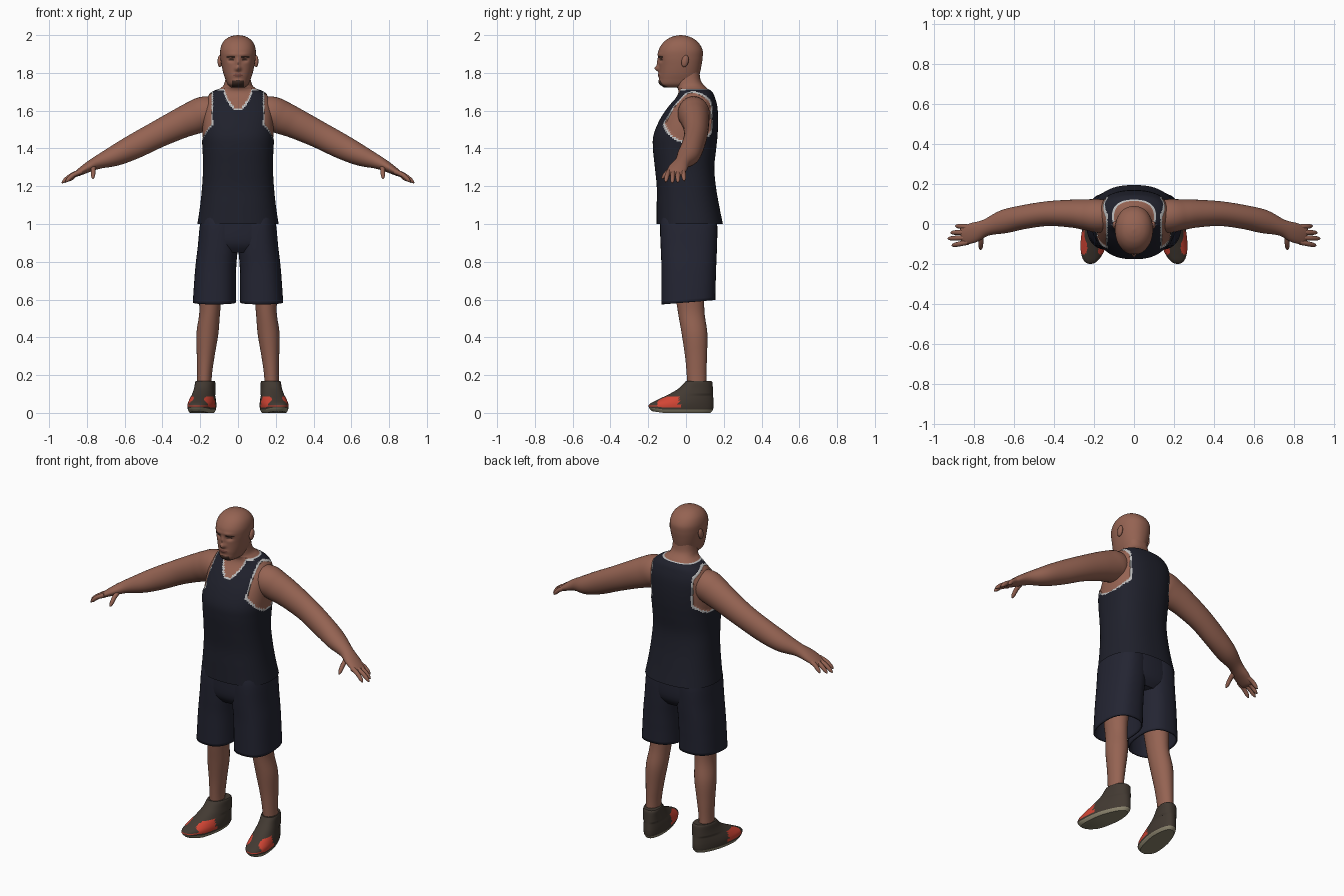
import bpy, bmesh
from math import cos, sin, pi, exp, sqrt, copysign
from mathutils import Vector

cube = bpy.data.objects.get("Cube")
if cube:
    bpy.data.objects.remove(cube, do_unlink=True)


def material(name, r, g, b):
    m = bpy.data.materials.new(name)
    m.use_nodes = True
    m.diffuse_color = (r, g, b, 1)
    bsdf = m.node_tree.nodes["Principled BSDF"]
    bsdf.inputs["Base Color"].default_value = (r, g, b, 1)
    bsdf.inputs["Roughness"].default_value = 0.8
    return m


SKIN = material("brown skin", .30, .125, .085)
LIPS = material("dark lips", .17, .06, .045)
HAIR = material("facial hair", .05, .025, .018)
TANK = material("navy tank", .014, .015, .025)
SHORTS = material("navy shorts", .017, .018, .032)
TRIM = material("light grey trim", .5, .5, .5)
SHOE = material("dark brown shoe", .055, .042, .032)
RED = material("red panel", .65, .06, .035)
SOLE = material("tan sole", .27, .24, .16)


def smooth_rows(rows, steps):
    """Catmull-Rom interpolation of section rows."""
    rows = [Vector(r) for r in rows]
    out = []
    for i in range(len(rows) - 1):
        a, b, c, d = rows[max(i - 1, 0)], rows[i], rows[i + 1], rows[min(i + 2, len(rows) - 1)]
        for k in range(steps):
            t = k / steps
            out.append(b + (c - a) * (t / 2) + (a * 2 - b * 5 + c * 4 - d) * (t * t / 2)
                       + (b * 3 - a - c * 3 + d) * (t ** 3 / 2))
    return out + [rows[-1]]


def power(v, p):
    return copysign(abs(v) ** (2 / p), v)


def loft(name, rows, mats, sides=24, steps=4, p=2.0, side=None, caps=True,
         shape=None, rule=None, mirror=False):
    """Skin superellipse sections (x, y, z, half_a, half_b); side=None keeps them level."""
    rows = smooth_rows(rows, steps)
    bm = bmesh.new()
    rings = []
    for i, r in enumerate(rows):
        u, v = Vector((1, 0, 0)), Vector((0, 1, 0))
        if side:
            ahead = Vector(rows[min(i + 1, len(rows) - 1)][:3])
            tangent = (ahead - Vector(rows[max(i - 1, 0)][:3])).normalized()
            v = tangent.cross(Vector(side)).normalized()
            u = v.cross(tangent)
        ring = []
        for k in range(sides):
            t = 2 * pi * k / sides
            co = Vector(r[:3]) + u * r[3] * power(cos(t), p) + v * r[4] * power(sin(t), p)
            ring.append(bm.verts.new(co))
        rings.append(ring)
    for lo, hi in zip(rings, rings[1:]):
        for k in range(sides):
            n = (k + 1) % sides
            bm.faces.new((lo[k], lo[n], hi[n], hi[k]))
    if caps:
        bm.faces.new(rings[0][::-1])
        bm.faces.new(rings[-1])
    bmesh.ops.recalc_face_normals(bm, faces=bm.faces)
    if rule:
        for f in bm.faces:
            f.material_index = rule(f.calc_center_median())
    if shape:
        for vert in bm.verts:
            shape(vert.co)
    return finish(name, bm, mats, mirror)


def finish(name, bm, mats, mirror):
    mesh = bpy.data.meshes.new(name)
    bm.to_mesh(mesh)
    bm.free()
    ob = bpy.data.objects.new(name, mesh)
    bpy.context.collection.objects.link(ob)
    for m in mats:
        mesh.materials.append(m)
    bpy.ops.object.select_all(action='DESELECT')
    ob.select_set(True)
    bpy.context.view_layer.objects.active = ob
    bpy.ops.object.shade_smooth_by_angle(angle=0.8)
    if mirror:
        ob.modifiers.new("mirror", 'MIRROR').use_mirror_merge = False
    return ob


def level(z, half, front, back, x=0.0):
    return (x, (front + back) / 2, z, half, (back - front) / 2)


# Torso: tank top, its trim, and the bare neck and shoulders
def torso_rule(c):
    x = abs(c.x)
    e = sqrt(((c.y - .018) / .137) ** 2 + ((c.z - 1.565) / .13) ** 2)
    if x > .1 and c.z > 1.4:
        if e < 1 and x > .142:
            return 1
        if e < 1.08 and x > .132:
            return 2
    edge, slope = 1.715, 0
    if c.y < .03 and x < .075:
        edge, slope = 1.61 + .1 * (x / .072) ** 2, 2.8 * x / .072
    d = (c.z - edge) / sqrt(1 + slope ** 2)
    if d > 0:
        return 1
    return 2 if d > (-.009 if c.y < 0 else -.004) else 0


def torso_shape(co):
    if torso_rule(co) == 1 and co.z < 1.72:
        co.x *= .97
        co.y = .03 + (co.y - .03) * .97


loft("tank_and_neck", [
    level(1.0, .215, -.155, .195), level(1.1, .2, -.155, .175), level(1.2, .19, -.155, .158),
    level(1.3, .185, -.165, .15), level(1.4, .188, -.175, .16), level(1.47, .193, -.172, .167),
    level(1.55, .193, -.14, .17), level(1.62, .188, -.095, .166), level(1.67, .168, -.055, .153),
    level(1.7, .137, -.042, .138), level(1.725, .085, -.048, .105), level(1.76, .068, -.055, .078),
    level(1.82, .062, -.05, .07)], [TANK, SKIN, TRIM], sides=160, steps=8, p=2.4,
    caps=False, shape=torso_shape, rule=torso_rule)


# Head with sculpted face
def bump(co, x, z, wide, tall, amount):
    co.y -= amount * exp(-((abs(co.x) - x) / wide) ** 2 - ((co.z - z) / tall) ** 2)


def face_shape(co):
    if co.y < -.06:
        bump(co, 0, 1.822, .015, .014, .022)    # nose tip
        bump(co, 0, 1.85, .011, .025, .01)      # nose bridge
        bump(co, .036, 1.869, .018, .012, -.012)  # eye sockets
        bump(co, .03, 1.897, .03, .01, .005)    # brow
        bump(co, 0, 1.788, .024, .011, .007)    # lips
        bump(co, 0, 1.752, .025, .012, .005)    # chin


def face_rule(c):
    x = abs(c.x)
    if c.y > -.09:
        return 0
    if abs(c.z - 1.887 + abs(x - .04) * .15) < .004 and .016 < x < .06:
        return 2
    if ((x - .036) / .015) ** 2 + ((c.z - 1.87) / .0045) ** 2 < 1:
        return 2
    if (x / .027) ** 2 + ((c.z - 1.788) / .008) ** 2 < 1:
        return 1
    return 2 if x < .032 and c.z < 1.763 - x * .15 else 0


loft("head", [
    level(1.722, .035, -.115, .03), level(1.74, .055, -.138, .05), level(1.77, .068, -.142, .066),
    level(1.8, .078, -.142, .074), level(1.84, .087, -.143, .082), level(1.88, .093, -.147, .088),
    level(1.92, .094, -.145, .088), level(1.955, .084, -.125, .07), level(1.98, .063, -.097, .042),
    level(1.994, .036, -.065, .01), level(2.0, .004, -.033, -.023)], [SKIN, LIPS, HAIR],
    sides=128, steps=9, p=2.15, shape=face_shape, rule=face_rule)

# Ears
bm = bmesh.new()
bmesh.ops.create_uvsphere(bm, u_segments=16, v_segments=10, radius=1)
for vert in bm.verts:
    vert.co = Vector((.096 + vert.co.x * .012, -.005 + vert.co.y * .019 + vert.co.z * .005,
                      1.862 + vert.co.z * .032))
finish("ear", bm, [SKIN], True)

# Arm and palm in one sweep
loft("arm", [
    (.1, .035, 1.575, .07, .08), (.17, .04, 1.585, .084, .091), (.235, .046, 1.562, .078, .088),
    (.31, .052, 1.53, .07, .08), (.43, .052, 1.472, .062, .071), (.55, .035, 1.41, .06, .066),
    (.65, .012, 1.362, .059, .055), (.74, -.018, 1.327, .042, .036), (.8, -.042, 1.297, .05, .026),
    (.85, -.057, 1.268, .047, .016), (.866, -.06, 1.26, .04, .007)], [SKIN],
    sides=32, steps=6, side=(0, 1, 0), mirror=True)

# Fingers and thumb
DIGITS = {
    "little_finger": ((.82, -.016, 1.283), (.893, -.01, 1.228)),
    "ring_finger": ((.83, -.042, 1.278), (.918, -.043, 1.22)),
    "middle_finger": ((.83, -.067, 1.278), (.932, -.073, 1.217)),
    "index_finger": ((.83, -.09, 1.278), (.912, -.108, 1.222)),
    "thumb": ((.765, -.05, 1.305), (.768, -.128, 1.24)),
}
for name, ends in DIGITS.items():
    a, b = Vector(ends[0]), Vector(ends[1])
    rows = []
    for t, r in ((0, .014), (.5, .0125), (.85, .0105), (1, .003)):
        c = a.lerp(b, t) + Vector((0, 0, .01 * sin(pi * t)))
        rows.append((*c, r, r))
    loft(name, rows, [SKIN], sides=12, steps=3,
         side=(1, 0, 0) if name == "thumb" else (0, 1, 0), mirror=True)

# Shorts: hips and open legs
loft("shorts_hips", [level(.85, .15, -.1, .13), level(.9, .2, -.132, .162),
                     level(1.0, .2, -.138, .165), level(1.1, .18, -.135, .15)],
     [SHORTS], sides=48, p=2.5)
leg = loft("shorts_leg", [
    level(.585, .114, -.13, .155, .125), level(.68, .111, -.13, .157, .122),
    level(.78, .108, -.13, .16, .117), level(.88, .106, -.134, .164, .107),
    level(1.0, .1, -.136, .165, .101), level(1.06, .09, -.125, .15, .095)],
    [SHORTS], sides=40, p=2.5, caps=False, mirror=True,
    shape=lambda co: setattr(co, "z", co.z + (co.y * .08 if co.z < .7 else 0)))
shell = leg.modifiers.new("cloth", 'SOLIDIFY')
shell.thickness = .008
shell.offset = -1

# Bare legs
loft("leg", [
    (.12, .01, .9, .08, .09), (.145, .02, .64, .062, .077), (.15, .028, .53, .055, .07),
    (.162, .045, .42, .058, .068), (.171, .053, .3, .047, .058), (.177, .056, .2, .039, .052),
    (.18, .06, .1, .038, .05)], [SKIN], sides=28, steps=5, mirror=True)


# Shoes, toes turned slightly outwards
def shoe_rule(c):
    if c.z < .016:
        return 2
    side = abs(c.x)
    panel = .028 < c.z < .085 and -.15 < c.y < -.035 and side > .03
    toe_band = .028 < c.z < .042 and c.y < -.1
    return 1 if panel or toe_band else 0


def shoe_shape(co):
    co.x = co.x * (1 - max(co.y, 0) * 1.2 * (co.z < .1)) + .185 - .17 * co.y
    if co.z < .03 and co.y < -.12:
        co.z += (-.12 - co.y) * .15


loft("shoe", [
    level(0, .058, -.18, .13), level(.018, .068, -.197, .143), level(.045, .07, -.195, .146),
    level(.07, .066, -.15, .145), level(.1, .058, -.088, .143), level(.13, .053, -.038, .142),
    level(.16, .051, -.008, .14), level(.17, .047, .0, .134)], [SHOE, RED, SOLE],
    sides=64, steps=5, p=2.3, shape=shoe_shape, rule=shoe_rule, mirror=True)
